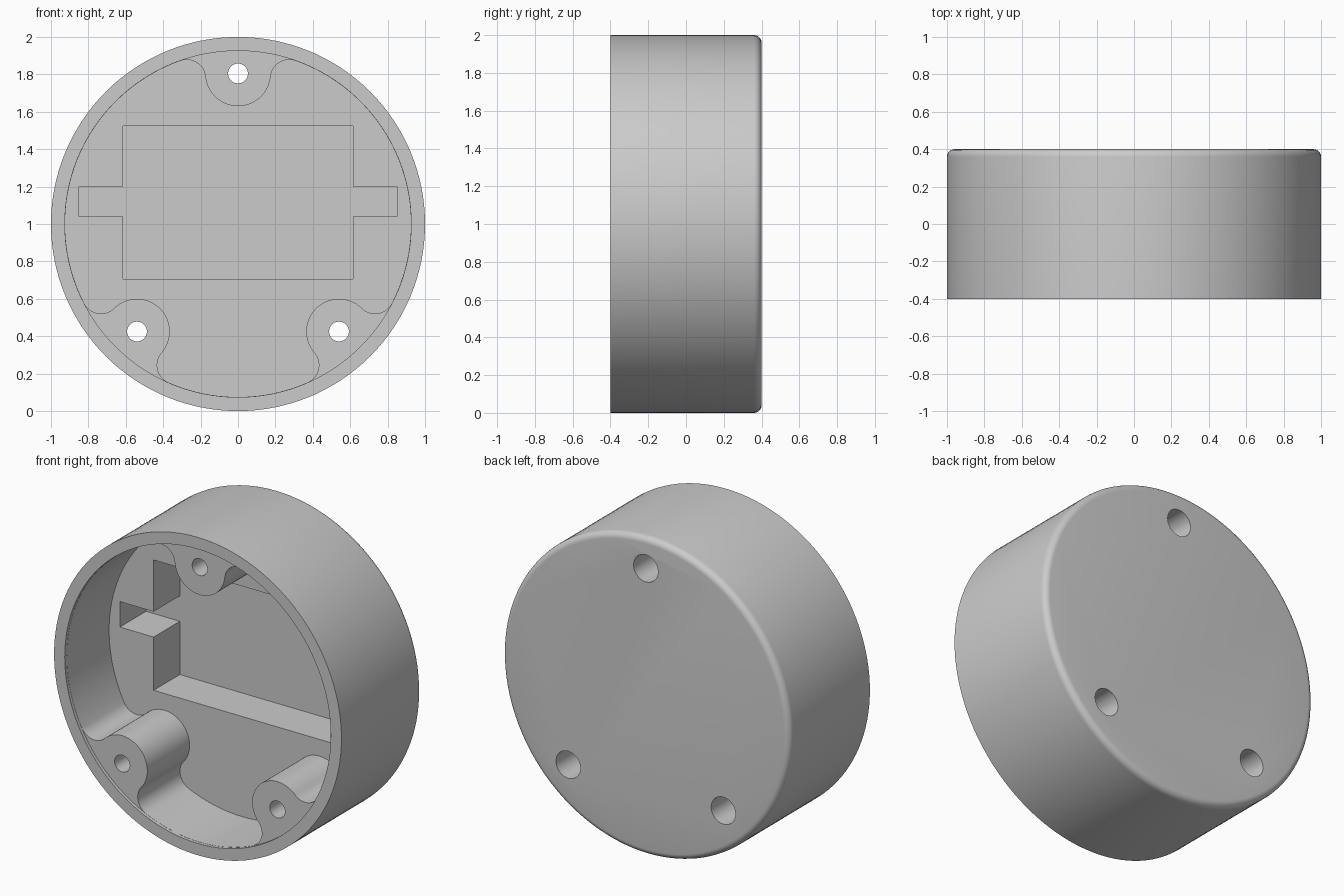
import bpy
import bmesh
from math import sin, cos, pi, tau, acos, atan2, hypot, radians

if "Cube" in bpy.data.objects:
    bpy.data.objects.remove(bpy.data.objects["Cube"], do_unlink=True)

FRONT, BACK = -0.4, 0.4
BOSS_FACE, FLOOR, POCKET_FLOOR = -0.38, 0.04, 0.30
INNER_R, BOSS_R, FILLET_R = 0.925, 0.175, 0.1
EDGE_R = 0.04
OPEN = FRONT - 0.1                      # cutters start in front of the rim
BOSSES = [(0.54, -0.575), (0, 0.805), (-0.54, -0.575)]

grey = bpy.data.materials.new("plain_grey")
grey.use_nodes = True
grey.diffuse_color = (0.6, 0.6, 0.6, 1)
grey.node_tree.nodes["Principled BSDF"].inputs["Base Color"].default_value = (0.6, 0.6, 0.6, 1)


def arc(cx, cz, r, start, end, steps):
    """Points on an arc, both ends included."""
    angles = [start + (end - start) * i / steps for i in range(steps + 1)]
    return [(cx + r * cos(a), cz + r * sin(a)) for a in angles]


def circle(r, cx=0, cz=0, n=128):
    return arc(cx, cz, r, 0, tau, n)[:-1]


def loft(name, sections):
    """Closed solid through (y, outline) sections, outlines lying in xz."""
    bm = bmesh.new()
    rings = [[bm.verts.new((x, y, z + 1)) for x, z in pts] for y, pts in sections]
    bm.faces.new(rings[0])
    bm.faces.new(rings[-1])
    for a, b in zip(rings, rings[1:]):
        for i in range(len(a)):
            j = (i + 1) % len(a)
            bm.faces.new((a[i], a[j], b[j], b[i]))
    bmesh.ops.recalc_face_normals(bm, faces=bm.faces)
    mesh = bpy.data.meshes.new(name)
    bm.to_mesh(mesh)
    bm.free()
    mesh.materials.append(grey)
    obj = bpy.data.objects.new(name, mesh)
    bpy.context.collection.objects.link(obj)
    return obj


def cut(body, name, outline, y0, y1):
    """Subtract a straight prism from the body."""
    cutter = loft(name, [(y0, outline), (y1, outline)])
    cutter.hide_render = True
    mod = body.modifiers.new(name, "BOOLEAN")
    mod.operation, mod.solver, mod.object = "DIFFERENCE", "EXACT", cutter
    bpy.context.view_layer.objects.active = body
    bpy.ops.object.modifier_apply(modifier=name)
    bpy.data.objects.remove(cutter, do_unlink=True)


def ccw(start, end):
    """End angle moved to lie counter-clockwise of start."""
    return start + (end - start) % tau


def cavity_outline():
    """Inner wall circle flowing around each boss through tangent fillets."""
    pts, spans = [], []
    reach, gap = INNER_R - FILLET_R, BOSS_R + FILLET_R
    for bx, bz in BOSSES:
        d = hypot(bx, bz)
        spans.append((bx, bz, atan2(bz, bx),
                      acos((d * d + reach ** 2 - gap ** 2) / (2 * d * reach))))
    for k, (bx, bz, mid, half) in enumerate(spans):
        a1, a2 = mid - half, mid + half
        x1, z1 = reach * cos(a1), reach * sin(a1)
        x2, z2 = reach * cos(a2), reach * sin(a2)
        t1, t2 = atan2(bz - z1, bx - x1), atan2(bz - z2, bx - x2)
        pts += arc(x1, z1, FILLET_R, a1, ccw(a1, t1), 14)[:-1]
        b1, b2 = t1 + pi, t2 + pi
        pts += arc(bx, bz, BOSS_R, b1, b1 - (b1 - b2) % tau, 28)[:-1]
        pts += arc(x2, z2, FILLET_R, t2, ccw(t2, a2), 14)[:-1]
        _, _, nxt, nxt_half = spans[(k + 1) % len(spans)]
        pts += arc(0, 0, INNER_R, a2, ccw(a2, nxt - nxt_half), 40)[:-1]
    return pts


# Round housing with a softened back edge
sections = [(FRONT, circle(1))]
for i in range(7):
    t = i / 6 * pi / 2
    sections.append((BACK - EDGE_R + EDGE_R * sin(t), circle(1 - EDGE_R + EDGE_R * cos(t))))
housing = loft("round_housing", sections)

# Cavity that leaves the three bosses, then a shallow recess above them
cut(housing, "cavity", cavity_outline(), OPEN, FLOOR)
cut(housing, "boss_recess", circle(INNER_R + 0.001), OPEN, BOSS_FACE)

# Rectangular pocket with a slot at each side
half = [(0.615, -0.295), (0.615, 0.04), (0.85, 0.04),
        (0.85, 0.2), (0.615, 0.2), (0.615, 0.525)]
pocket = half + [(-x, z) for x, z in reversed(half)]
cut(housing, "pocket", pocket, FLOOR - 0.05, POCKET_FLOOR)

# Screw holes, wider from the back
for bx, bz in BOSSES:
    cut(housing, "screw_hole", circle(0.053, bx, bz, 32), OPEN, BACK + 0.1)
    cut(housing, "counterbore", circle(0.085, bx, bz, 40), -0.1, BACK + 0.1)

bpy.ops.object.select_all(action="DESELECT")
housing.select_set(True)
bpy.context.view_layer.objects.active = housing
bpy.ops.object.shade_smooth_by_angle(angle=radians(30))
